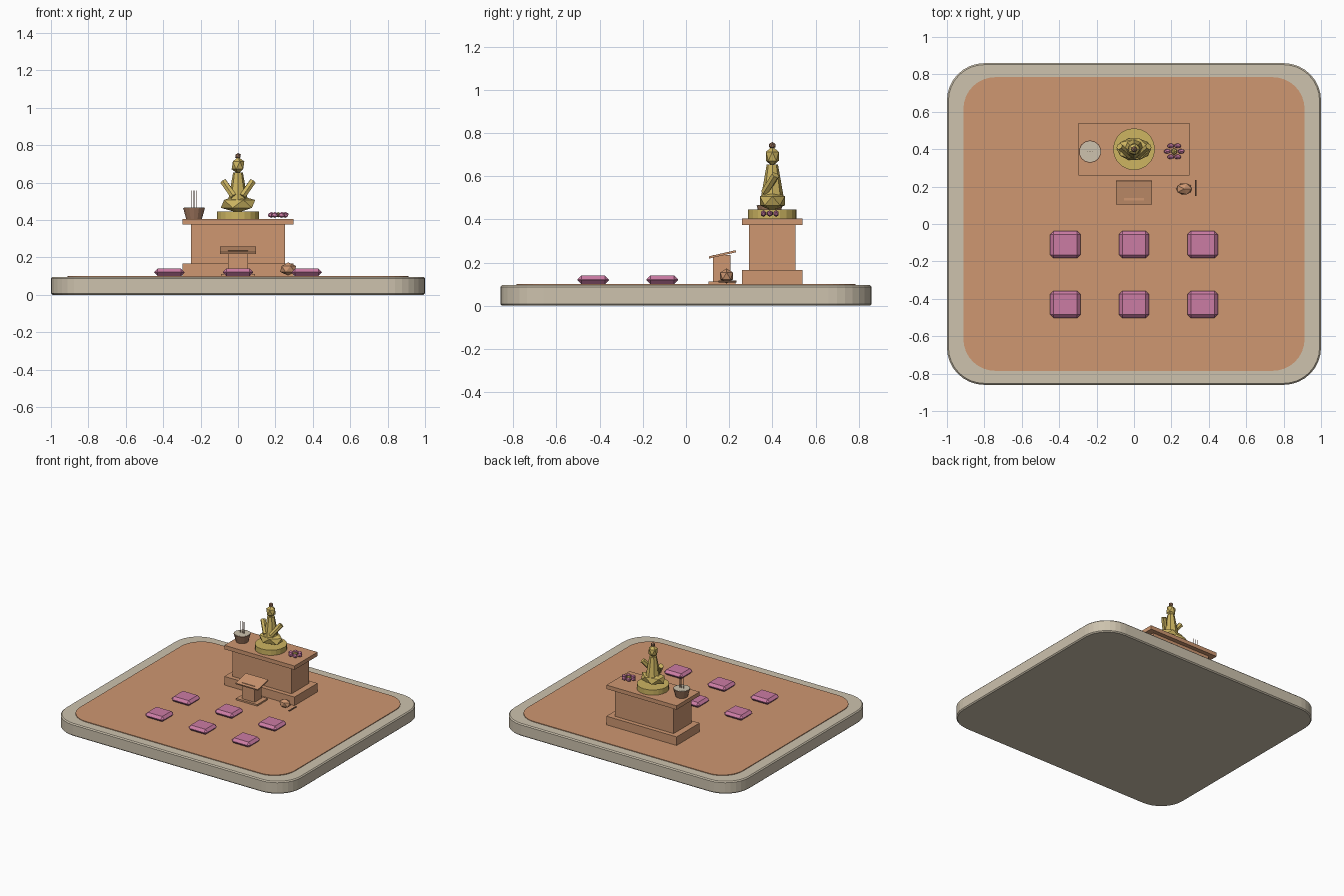
import bpy, bmesh, math
from mathutils import Vector, Matrix

if "Cube" in bpy.data.objects:
    bpy.data.objects.remove(bpy.data.objects["Cube"])


def material(name, rgb):
    m = bpy.data.materials.new(name)
    m.diffuse_color = (*rgb, 1)
    m.use_nodes = True
    m.node_tree.nodes["Principled BSDF"].inputs["Base Color"].default_value = m.diffuse_color
    return m


STONE = material("stone", (0.61, 0.54, 0.42))
WOOD = material("wood", (0.62, 0.31, 0.165))
DARK = material("dark wood", (0.36, 0.19, 0.115))
GOLD = material("gold", (0.61, 0.46, 0.12))
PINK = material("pink cloth", (0.60, 0.20, 0.37))


def finish(name, bm, mat):
    me = bpy.data.meshes.new(name)
    bmesh.ops.recalc_face_normals(bm, faces=bm.faces)
    bm.to_mesh(me)
    bm.free()
    me.materials.append(mat)
    ob = bpy.data.objects.new(name, me)
    bpy.context.collection.objects.link(ob)
    return ob


def box(name, lo, hi, mat, bevel=0, tilt=0):
    lo, hi = Vector(lo), Vector(hi)
    size = hi - lo
    bm = bmesh.new()
    bmesh.ops.create_cube(bm, size=1, matrix=Matrix.Diagonal((*size, 1)))
    if bevel:
        bmesh.ops.bevel(bm, geom=bm.edges[:], offset=bevel, segments=1, affect='EDGES')
    bm.transform(Matrix.Translation((lo + hi) / 2) @ Matrix.Rotation(tilt, 4, 'X'))
    return finish(name, bm, mat)


def rod(name, a, b, r1, r2, sides, mat):
    a, b = Vector(a), Vector(b)
    d = b - a
    bm = bmesh.new()
    rot = d.to_track_quat('Z', 'Y').to_matrix().to_4x4()
    bmesh.ops.create_cone(bm, cap_ends=True, segments=sides, radius1=r1, radius2=r2,
                          depth=d.length, matrix=Matrix.Translation((a + b) / 2) @ rot)
    return finish(name, bm, mat)


def ball(name, c, r, mat, sub=1):
    bm = bmesh.new()
    bmesh.ops.create_icosphere(bm, subdivisions=sub, radius=1,
                               matrix=Matrix.Translation(c) @ Matrix.Diagonal((*r, 1)))
    return finish(name, bm, mat)


def slab(name, hx, hy, rad, z0, z1, mat, bevel=0):
    bm = bmesh.new()
    vs = []
    for k, (sx, sy) in enumerate(((1, 1), (-1, 1), (-1, -1), (1, -1))):
        for i in range(9):
            t = math.radians(90 * k + 90 * i / 8)
            vs.append(bm.verts.new((sx * (hx - rad) + rad * math.cos(t),
                                    sy * (hy - rad) + rad * math.sin(t), z0)))
    f = bm.faces.new(vs)
    top = bmesh.ops.extrude_face_region(bm, geom=[f])
    bmesh.ops.translate(bm, vec=(0, 0, z1 - z0),
                        verts=[v for v in top['geom'] if isinstance(v, bmesh.types.BMVert)])
    if bevel:
        rim = [e for e in bm.edges if abs(e.verts[0].co.z - e.verts[1].co.z) < 1e-6]
        bmesh.ops.bevel(bm, geom=rim, offset=bevel, segments=1, affect='EDGES')
    return finish(name, bm, mat)


# Ground
slab("stone_base", 1.0, 0.86, 0.2, 0, 0.095, STONE, 0.008)
slab("wood_floor", 0.912, 0.785, 0.17, 0.09, 0.1, WOOD)

# Altar
box("altar_plinth", (-0.298, 0.26, 0.098), (0.298, 0.54, 0.166), WOOD)
box("altar_body", (-0.25, 0.293, 0.16), (0.25, 0.507, 0.38), WOOD)
box("altar_top", (-0.298, 0.26, 0.375), (0.298, 0.54, 0.405), WOOD)

# Seated statue
Y = 0.4
rod("statue_pedestal", (0, Y, 0.405), (0, Y, 0.445), 0.112, 0.112, 20, GOLD)
ball("statue_legs", (0, Y, 0.486), (0.103, 0.068, 0.047), GOLD)
rod("statue_torso", (0, Y, 0.49), (0, Y, 0.655), 0.055, 0.026, 8, GOLD)
for s in (-1, 1):
    rod("statue_arm", (s * 0.078, Y + 0.015, 0.605), (s * 0.022, Y - 0.035, 0.525),
        0.019, 0.019, 6, GOLD)
ball("statue_head", (0, Y, 0.692), (0.038, 0.035, 0.046), GOLD)
ball("statue_topknot", (0, Y, 0.742), (0.017, 0.017, 0.017), DARK)

# Incense bowl
rod("incense_bowl", (-0.235, 0.387, 0.405), (-0.235, 0.387, 0.465), 0.043, 0.06, 14, DARK)
rod("incense_ash", (-0.235, 0.387, 0.46), (-0.235, 0.387, 0.467), 0.056, 0.056, 14, STONE)
for i in (-1, 0, 1):
    x = -0.235 + 0.015 * i
    rod("incense_stick", (x, 0.387, 0.46), (x, 0.387, 0.557), 0.002, 0.002, 5, DARK)

# Flower offering
for i in range(6):
    t = math.radians(60 * i)
    ball("flower_petal", (0.215 + 0.037 * math.cos(t), 0.388 + 0.034 * math.sin(t), 0.427),
         (0.021, 0.014, 0.016), PINK)
ball("flower_centre", (0.215, 0.388, 0.428), (0.018, 0.018, 0.014), GOLD)

# Lectern
box("lectern_foot", (-0.09, 0.105, 0.098), (0.09, 0.23, 0.112), WOOD)
box("lectern_stem", (-0.053, 0.125, 0.11), (0.053, 0.207, 0.236), WOOD)
box("lectern_desk", (-0.095, 0.105, 0.233), (0.095, 0.233, 0.243), WOOD, tilt=math.radians(13))

# Wooden drum and striker
ball("wooden_drum", (0.268, 0.188, 0.138), (0.048, 0.035, 0.035), WOOD)
rod("striker", (0.33, 0.15, 0.112), (0.33, 0.235, 0.112), 0.005, 0.005, 6, DARK)

# Cushions
for x in (-0.367, 0, 0.367):
    for y in (-0.11, -0.43):
        box("cushion", (x - 0.081, y - 0.073, 0.1), (x + 0.081, y + 0.073, 0.14), PINK, 0.0185)
